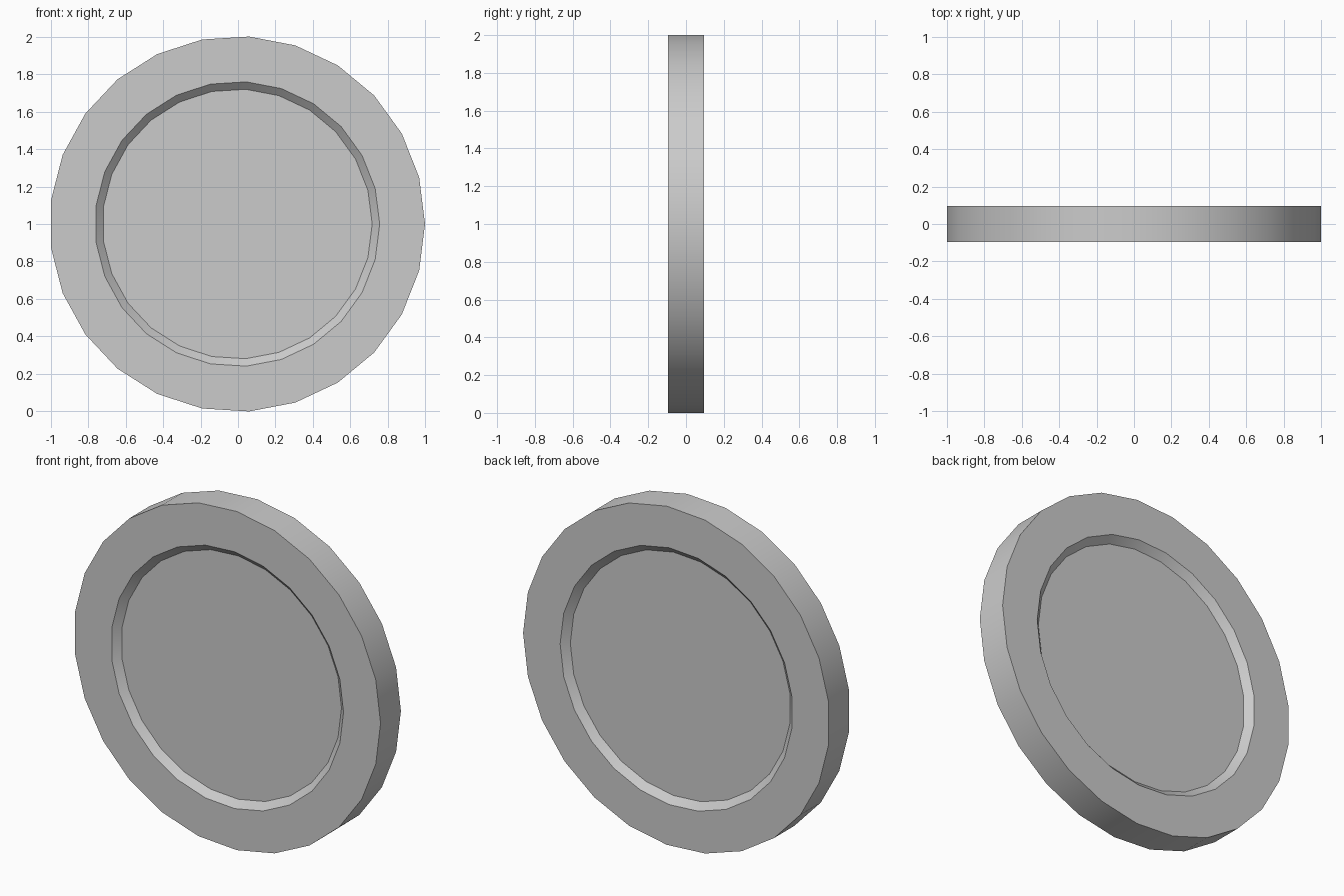
import bpy
import bmesh
import math
from mathutils import Vector

default = bpy.data.objects.get("Cube")
if default:
    bpy.data.objects.remove(default, do_unlink=True)

SIDES = 25
RADIUS, HALF = 1.002, 0.095            # outer rim
LIP, FLOOR, DEPTH = 0.76, 0.72, 0.038  # sloped recess on each face

grey = bpy.data.materials.new("plain grey")
grey.use_nodes = True
colour = (0.6, 0.6, 0.6, 1)
grey.diffuse_color = colour
grey.node_tree.nodes["Principled BSDF"].inputs["Base Color"].default_value = colour

# Half section of the disc, mirrored front to back
half = [(FLOOR, DEPTH - HALF), (LIP, -HALF), (RADIUS, -HALF)]
section = half + [(r, -y) for r, y in reversed(half)]

# Turn the section around the y axis, then close the two recess floors
bm = bmesh.new()
verts = [bm.verts.new((r, y, 0)) for r, y in section]
edges = [bm.edges.new(pair) for pair in zip(verts, verts[1:])]
bmesh.ops.spin(bm, geom=verts + edges, cent=Vector(), axis=Vector((0, 1, 0)),
               angle=math.tau, steps=SIDES)
bmesh.ops.remove_doubles(bm, verts=bm.verts, dist=0.0001)
bmesh.ops.holes_fill(bm, edges=[e for e in bm.edges if e.is_boundary], sides=0)
bmesh.ops.recalc_face_normals(bm, faces=bm.faces)
bmesh.ops.translate(bm, verts=bm.verts, vec=(-0.004, 0, 1))

mesh = bpy.data.meshes.new("recessed_disc")
bm.to_mesh(mesh)
bm.free()
mesh.materials.append(grey)
disc = bpy.data.objects.new("recessed_disc", mesh)
bpy.context.collection.objects.link(disc)

# Smooth rim and slopes, sharp corners
bpy.context.view_layer.objects.active = disc
disc.select_set(True)
bpy.ops.object.shade_smooth_by_angle(angle=math.radians(30))
